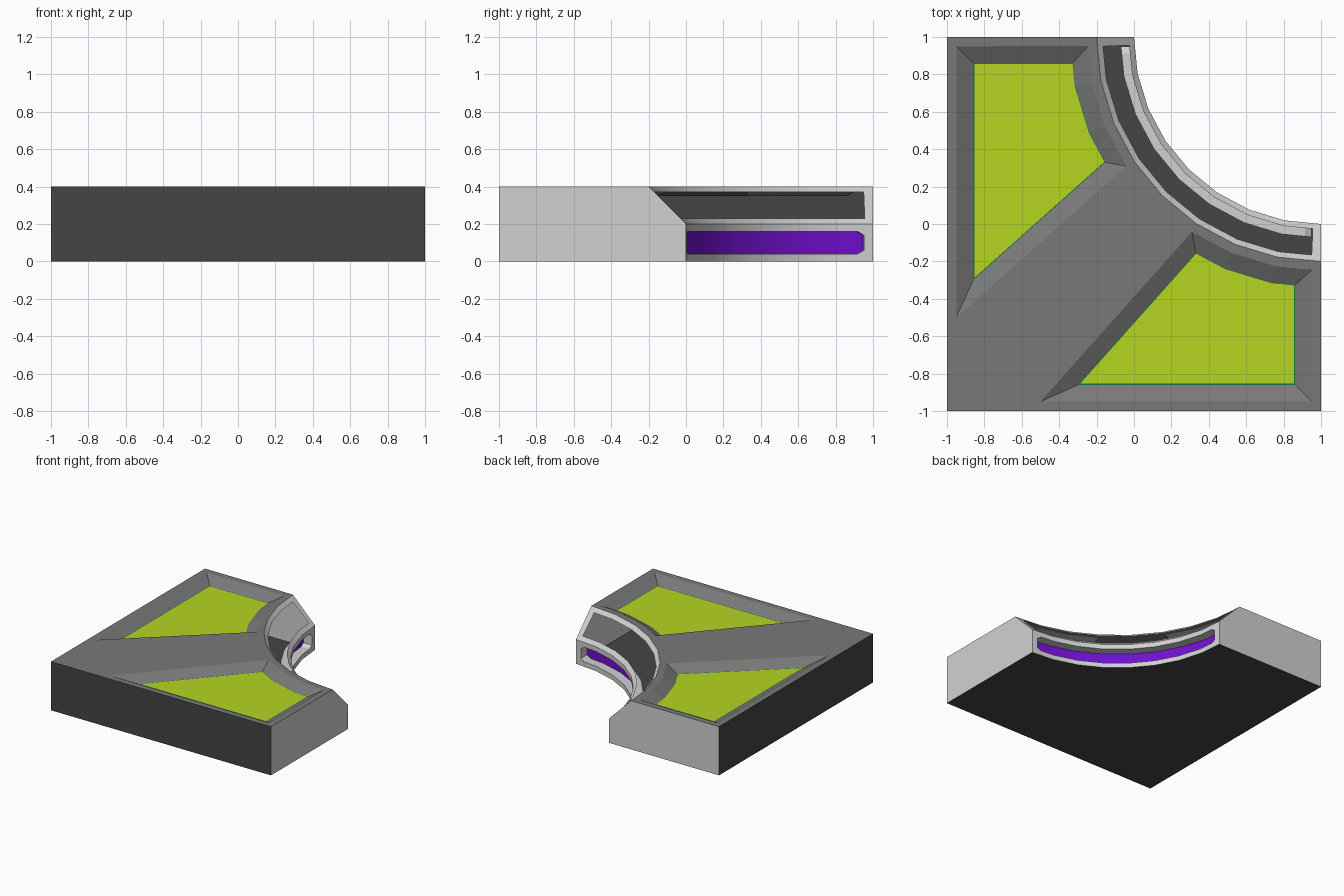
import bpy, bmesh, math
from mathutils import Vector

cube = bpy.data.objects.get("Cube")
if cube:
    bpy.data.objects.remove(cube, do_unlink=True)


def material(name, r, g, b):
    m = bpy.data.materials.new(name)
    m.use_nodes = True
    m.diffuse_color = (r, g, b, 1)
    node = next(n for n in m.node_tree.nodes if n.type == 'BSDF_PRINCIPLED')
    node.inputs["Base Color"].default_value = (r, g, b, 1)
    return m


DARK = material("dark_grey", .06, .06, .06)
LIGHT = material("light_grey", .64, .64, .64)
GREY = material("mid_grey", .19, .19, .19)
LIME = material("lime_green", .46, .66, .015)
GREEN = material("deep_green", .008, .18, .06)
PURPLE = material("purple", .16, .005, .62)

SEGS = 8          # facets of the quarter-circle notch, centred on (1, 1)
TOP = .4


def arc(u, r, z):
    """Point on the faceted notch; u runs from 0 to SEGS along it."""
    i = min(int(u), SEGS - 1)
    ends = []
    for k in (i, i + 1):
        a = math.radians(90) * k / SEGS
        ends.append(Vector((1 - r * math.cos(a), 1 - r * math.sin(a), z)))
    return ends[0].lerp(ends[1], u - i)


def swap(face):
    """Mirror a face across the diagonal x = y."""
    return [Vector((p[1], p[0], p[2])) for p in face]


def finish(bm, name, mat, target, sign=1, smooth=False):
    """Turn faces towards (or away from) a target point and make the object."""
    bmesh.ops.remove_doubles(bm, verts=bm.verts, dist=1e-4)
    bm.normal_update()
    for f in bm.faces:
        if f.normal.dot(Vector(target) - f.calc_center_median()) * sign < 0:
            f.normal_flip()
    mesh = bpy.data.meshes.new(name)
    bm.to_mesh(mesh)
    bm.free()
    mesh.materials.append(mat)
    obj = bpy.data.objects.new(name, mesh)
    bpy.context.collection.objects.link(obj)
    if smooth:
        bpy.ops.object.select_all(action='DESELECT')
        obj.select_set(True)
        bpy.context.view_layer.objects.active = obj
        bpy.ops.object.shade_smooth_by_angle(angle=math.radians(30))


def shell(name, faces, mat, target, sign=1, smooth=False):
    bm = bmesh.new()
    for face in faces:
        bm.faces.new([bm.verts.new(p) for p in face])
    finish(bm, name, mat, target, sign, smooth)


def plate(name, loops, mat, target):
    """Flat plate; every loop after the first is a hole."""
    bm = bmesh.new()
    edges = []
    for loop in loops:
        vs = [bm.verts.new(p) for p in loop]
        edges += [bm.edges.new((v, vs[i - 1])) for i, v in enumerate(vs)]
    bmesh.ops.triangle_fill(bm, edges=edges, use_beauty=True, normal=(0, 0, 1))
    finish(bm, name, mat, target)


def band(a, b):
    """Quads between two matching closed loops."""
    return [[a[i - 1], a[i], b[i], b[i - 1]] for i in range(len(a))]


def outline(r, z):
    corners = [Vector((-1, 1, z)), Vector((-1, -1, z)), Vector((1, -1, z))]
    return corners + [arc(u, r, z) for u in range(SEGS, -1, -1)]


# Outer walls and underside
front = [Vector(p) for p in ((-1, -1, 0), (1, -1, 0), (1, -1, TOP), (-1, -1, TOP))]
shell("outer_walls", [front, swap(front)], DARK, (0, 0, .2), -1)
plate("underside", [outline(1, 0)], DARK, (0, 0, -5))
end = [Vector(p) for p in ((1, -1, 0), (1, 0, 0), (1, 0, .2), (1, -.2, TOP), (1, -1, TOP))]
shell("end_walls", [end, swap(end)], LIGHT, (-1, -1, .2), -1)

# Curved lower wall with a long slot that has clipped ends
inner = list(range(1, SEGS))
TIP, CLIP = .25, .42
slot_us = [TIP, CLIP] + inner + [SEGS - CLIP, SEGS - TIP]


def slot_half(u):
    return .04 if u <= TIP or u >= SEGS - TIP else .06


wall, strip = [], []
us = [0] + slot_us + [SEGS]
for a, b in zip(us, us[1:]):
    la, lb = .1 - slot_half(a), .1 - slot_half(b)
    ha, hb = .1 + slot_half(a), .1 + slot_half(b)
    wall.append([arc(a, 1, 0), arc(b, 1, 0), arc(b, 1, lb), arc(a, 1, la)])
    wall.append([arc(a, 1, ha), arc(b, 1, hb), arc(b, 1, .2), arc(a, 1, .2)])
    if a == 0 or b == SEGS:
        wall.append([arc(a, 1, la), arc(b, 1, lb), arc(b, 1, hb), arc(a, 1, ha)])
    else:
        strip.append([arc(a, 1.075, la), arc(b, 1.075, lb),
                      arc(b, 1.075, hb), arc(a, 1.075, ha)])
shell("notch_wall", wall, LIGHT, (1, 1, .1), smooth=True)
shell("glow_strip", strip, PURPLE, (1, 1, .1), smooth=True)


def slot_loop(r):
    low = [arc(u, r, .1 - slot_half(u)) for u in slot_us]
    high = [arc(u, r, .1 + slot_half(u)) for u in slot_us]
    return low + high[::-1]


shell("slot_sides", band(slot_loop(1), slot_loop(1.075)), LIGHT, (.3, .3, .1))

# Sloping frame around the open window above the slot
frame = []
us = [0, .22] + inner + [SEGS - .22, SEGS]
rows = [0, .03, .17, .2]
for a, b in zip(us, us[1:]):
    for k, (s, t) in enumerate(zip(rows, rows[1:])):
        if k != 1 or a == 0 or b == SEGS:
            frame.append([arc(a, 1 + s, .2 + s), arc(b, 1 + s, .2 + s),
                          arc(b, 1 + t, .2 + t), arc(a, 1 + t, .2 + t)])
shell("window_frame", frame, LIGHT, (1, 1, 1), smooth=True)


# Two sunken beds either side of a diagonal walkway
def bed_loop(edge, r, start, stop, low_y, z):
    loop = [Vector((-edge, low_y, z)), Vector((-edge, edge, z))]
    return loop + [arc(u, r, z) for u in (start, 1, 2, stop)]


FLOOR = .35
rim = bed_loop(.95, 1.25, .2, 2.98, -.5, TOP)
foot = bed_loop(.86, 1.34, .53, 2.68, -.3, FLOOR)
centre = sum(foot, Vector()) / len(foot)
lawn = [centre + (p - centre) * .985 for p in foot]

plate("top_deck", [outline(1.2, TOP), rim, swap(rim)], GREY, (0, 0, 50))
for side, flip in (("right", list), ("left", swap)):
    top, low, grass = flip(rim), flip(foot), flip(lawn)
    shell(side + "_bed_slopes", band(top, low), GREY, (0, 0, 50))
    shell(side + "_bed_edging", band(low, grass), GREEN, (0, 0, 50))
    plate(side + "_bed_floor", [grass], LIME, (0, 0, 50))
